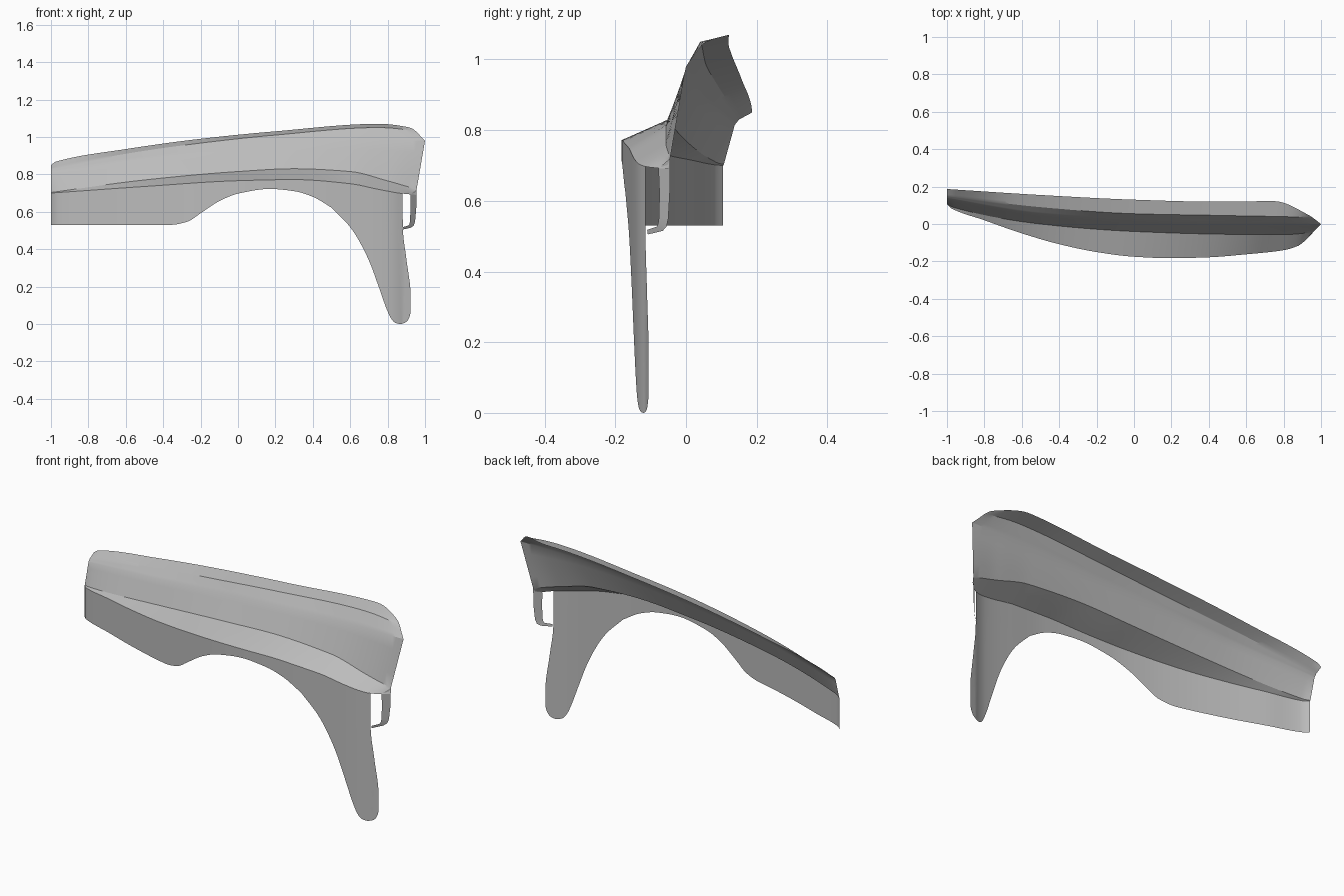
import bpy, bmesh, math

if "Cube" in bpy.data.objects:
    bpy.data.objects.remove(bpy.data.objects["Cube"])

paint = bpy.data.materials.new("grey primer")
paint.diffuse_color = (0.5, 0.5, 0.5, 1)
paint.use_nodes = True
paint.node_tree.nodes["Principled BSDF"].inputs["Base Color"].default_value = paint.diffuse_color


def curve(*keys):
    """Monotone cubic through (x, value) keys."""
    xs, vs = [k[0] for k in keys], [k[1] for k in keys]
    n = len(xs)
    d = [(vs[i + 1] - vs[i]) / (xs[i + 1] - xs[i]) for i in range(n - 1)]
    m = [d[0]] + [0 if a * b <= 0 else 2 * a * b / (a + b) for a, b in zip(d, d[1:])] + [d[-1]]

    def f(x):
        x = min(max(x, xs[0]), xs[-1])
        i = max(j for j in range(n - 1) if xs[j] <= x)
        h = xs[i + 1] - xs[i]
        t = (x - xs[i]) / h
        return ((2*t**3 - 3*t*t + 1) * vs[i] + (t**3 - 2*t*t + t) * h * m[i]
                + (3*t*t - 2*t**3) * vs[i + 1] + (t**3 - t*t) * h * m[i + 1])
    return f


def sheet(name, grids):
    """Object from point grids, each a list of equally long rows."""
    bm = bmesh.new()
    for rows in grids:
        vs = [[bm.verts.new(p) for p in r] for r in rows]
        for a, b in zip(vs, vs[1:]):
            for i in range(len(a) - 1):
                bm.faces.new((a[i], b[i], b[i + 1], a[i + 1]))
    bmesh.ops.remove_doubles(bm, verts=bm.verts, dist=0.0008)
    bmesh.ops.recalc_face_normals(bm, faces=bm.faces)
    bm.faces.ensure_lookup_table()
    if sum(f.normal.y * f.calc_area() for f in bm.faces) > 0:
        bmesh.ops.reverse_faces(bm, faces=bm.faces)
    me = bpy.data.meshes.new(name)
    bm.to_mesh(me)
    bm.free()
    me.materials.append(paint)
    ob = bpy.data.objects.new(name, me)
    bpy.context.collection.objects.link(ob)
    bpy.context.view_layer.objects.active = ob
    ob.select_set(True)
    bpy.ops.object.shade_smooth_by_angle(angle=math.radians(22))
    ob.select_set(False)
    return ob


def lerp(a, b, t):
    return a + (b - a) * t


# Long feature lines of the panel: (end x, y curve, z curve), top to bottom
back_edge = (1.0,
             curve((-1, .187), (-.5, .155), (0, .13), (.4, .12), (.75, .122), (.93, .05), (1, 0)),
             curve((-1, .85), (-.98, .866), (-.6, .935), (-.2, .99), (.2, 1.03), (.75, 1.07), (.92, 1.05), (1, .98)))
top_crease = (1.0,
              curve((-1, .15), (-.5, .09), (0, .055), (.5, .045), (.93, .035), (1, 0)),
              curve((-1, .83), (-.6, .91), (-.2, .967), (.2, 1.01), (.75, 1.05), (.92, 1.035), (1, .98)))
side_crease = (1.0,
               curve((-1, .138), (-.5, .055), (0, .02), (.5, .003), (1, 0)),
               curve((-1, .815), (-.6, .872), (-.2, .918), (.2, .953), (.75, .98), (1, .981)))
waist = (.955,
         curve((-1, .107), (-.97, .09), (-.5, .0), (0, -.04), (.5, -.055), (.8, -.057), (.955, -.045)),
         curve((-1, .703), (-.5, .77), (0, .815), (.3, .83), (.6, .815), (.8, .765), (.955, .72)))
bulge = (.955,
         curve((-1, .105), (-.98, .085), (-.8, .02), (-.6, -.05), (-.4, -.108), (-.2, -.15), (0, -.175),
               (.2, -.183), (.4, -.178), (.6, -.162), (.8, -.14), (.88, -.115), (.955, -.05)),
         curve((-1, .70), (-.5, .735), (0, .766), (.3, .772), (.6, .75), (.75, .72), (.88, .697), (.955, .69)))

N = 90


def line(feature):
    end, fy, fz = feature
    xs = [-1 + (end + 1) * i / N for i in range(N + 1)]
    return [(x, fy(x), fz(x)) for x in xs]


def band(a, b, steps=4):
    return [[tuple(lerp(p, q, s / steps) for p, q in zip(u, v)) for u, v in zip(line(a), line(b))]
            for s in range(steps + 1)]


# Upper panel: top, bevel, side and shoulder bands
lines = [back_edge, top_crease, side_crease, waist, bulge]
sheet("upper_panel", [band(a, b) for a, b in zip(lines, lines[1:])])

# Lower wall: wheel arch columns, then the rear leg as horizontal slices
arch = curve((-1, .53), (-.36, .53), (-.27, .547), (-.2, .592), (-.1, .657), (0, .697), (.17, .722),
             (.3, .71), (.4, .68), (.5, .622))
leg_left = curve((0, .865), (.004, .845), (.02, .825), (.06, .803), (.2, .752), (.33, .704), (.44, .65),
                 (.52, .598), (.622, .5))
leg_right = curve((0, .87), (.004, .887), (.02, .908), (.06, .922), (.15, .923), (.35, .9), (.5, .882), (.622, .88))


def wall_y(x):
    return bulge[1](x) if x <= .88 else lerp(-.115, -.105, (x - .88) / .045)


cols = [-1 + 1.5 * i / 75 for i in range(76)]
arch_grid = [[(x, wall_y(x), lerp(bulge[2](x), arch(x), s / 4)) for x in cols] for s in range(5)]

W = 14
leg_grid = []
for i in range(41):
    z = .622 * (i / 40) ** 1.6
    xs = [lerp(leg_left(z), leg_right(z), j / W) for j in range(W + 1)]
    leg_grid.append([(x, wall_y(x), z) for x in xs])
for i in range(1, 5):
    xs = [lerp(.5, .88, j / W) for j in range(W + 1)]
    leg_grid.append([(x, wall_y(x), lerp(.622, bulge[2](x), i / 4)) for x in xs])
sheet("arch_and_leg", [arch_grid, leg_grid])

# Slot frame: recessed strip wrapping round the open slot behind the leg
outer = [(.955, -.045, .72), (.953, -.046, .62), (.947, -.05, .55), (.94, -.055, .527), (.925, -.066, .515), (.882, -.108, .505)]
inner = [(.922, -.078, .692), (.922, -.075, .62), (.92, -.077, .55), (.917, -.079, .535), (.912, -.083, .527), (.882, -.11, .518)]
sheet("slot_frame", [[outer, inner]])
